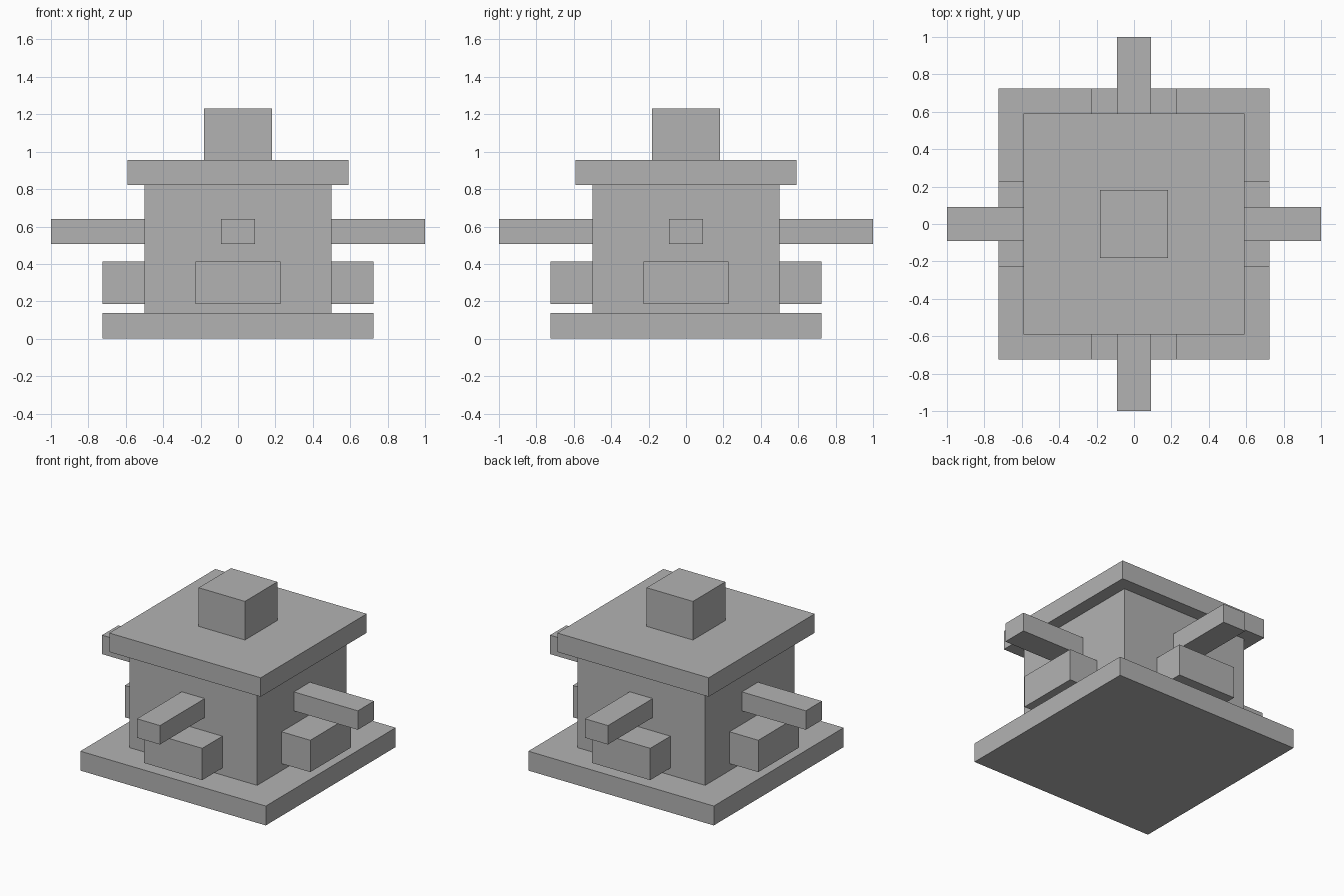
import bpy
from math import pi
from mathutils import Matrix, Vector

if "Cube" in bpy.data.objects:
    bpy.data.objects.remove(bpy.data.objects["Cube"], do_unlink=True)

GREY = (0.45, 0.45, 0.45, 1)
grey = bpy.data.materials.new("plain grey")
grey.use_nodes = True
grey.diffuse_color = GREY
grey.node_tree.nodes["Principled BSDF"].inputs["Base Color"].default_value = GREY


def box(name, low, high, turn=0.0):
    """Box between two corners, turned about the vertical axis."""
    low, high = Vector(low), Vector(high)
    bpy.ops.mesh.primitive_cube_add(size=1)
    part = bpy.context.object
    part.name = name
    part.data.transform(Matrix.Rotation(turn, 4, "Z")
                        @ Matrix.Translation((low + high) / 2)
                        @ Matrix.Diagonal((*(high - low), 1)))
    part.data.materials.append(grey)
    return part


def slab(name, half, bottom, top):
    return box(name, (-half, -half, bottom), (half, half, top))


BODY = 0.5

# Stacked central parts
slab("base_plate", 0.725, 0, 0.137)
slab("body", BODY, 0.137, 0.823)
slab("roof_plate", 0.592, 0.823, 0.957)
slab("top_block", 0.181, 0.957, 1.23)

# One low block and one long bar on each side
for i, side in enumerate(("front", "left", "back", "right")):
    turn = i * pi / 2
    box(side + "_block", (-0.228, -0.725, 0.187), (0.228, -BODY, 0.412), turn)
    box(side + "_bar", (-0.09, -1, 0.507), (0.09, -BODY, 0.641), turn)
